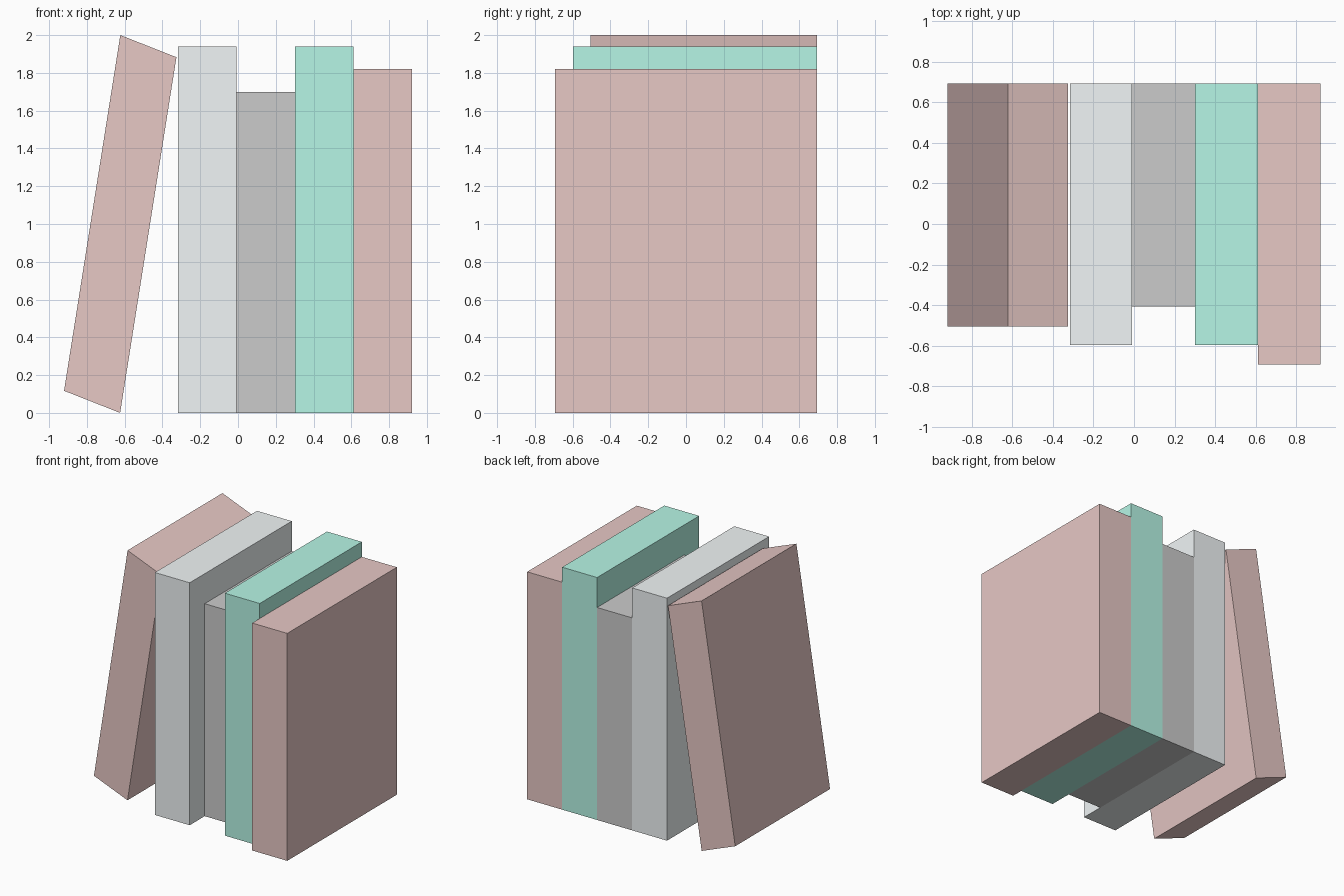
import bpy
import bmesh

if "Cube" in bpy.data.objects:
    bpy.data.objects.remove(bpy.data.objects["Cube"])

BACK = 0.693  # all spines are flush at the back


def material(name, rgb):
    m = bpy.data.materials.new(name)
    m.diffuse_color = (*rgb, 1)
    m.use_nodes = True
    m.node_tree.nodes["Principled BSDF"].inputs["Base Color"].default_value = m.diffuse_color
    return m


def book(name, profile, front, mat=None):
    """Extrude an x-z outline from the front plane to the shared back plane."""
    bm = bmesh.new()
    face = bm.faces.new([bm.verts.new((x, front, z)) for x, z in profile])
    ext = bmesh.ops.extrude_face_region(bm, geom=[face])
    verts = [v for v in ext["geom"] if isinstance(v, bmesh.types.BMVert)]
    bmesh.ops.translate(bm, verts=verts, vec=(0, BACK - front, 0))
    bmesh.ops.recalc_face_normals(bm, faces=bm.faces)
    mesh = bpy.data.meshes.new(name)
    bm.to_mesh(mesh)
    bm.free()
    if mat:
        mesh.materials.append(mat)
    bpy.context.collection.objects.link(bpy.data.objects.new(name, mesh))


red = material("dusty_red", (0.80, 0.58, 0.56))
green = material("mint_green", (0.47, 0.92, 0.79))
pale = material("pale_grey", (0.88, 0.92, 0.93))

# upright books: name, left, right, height, front, material
for name, x0, x1, h, front, mat in [
    ("pale_book", -0.317, -0.009, 1.94, -0.598, pale),
    ("grey_book", -0.009, 0.302, 1.70, -0.408, None),
    ("green_book", 0.302, 0.611, 1.94, -0.598, green),
    ("red_book", 0.611, 0.921, 1.82, -0.693, red),
]:
    book(name, [(x0, 0), (x1, 0), (x1, h), (x0, h)], front, mat)

# leaning book with its slanted outline
book("leaning_book",
     [(-0.624, 0), (-0.326, 1.883), (-0.623, 2.0), (-0.921, 0.117)],
     -0.506, red)
